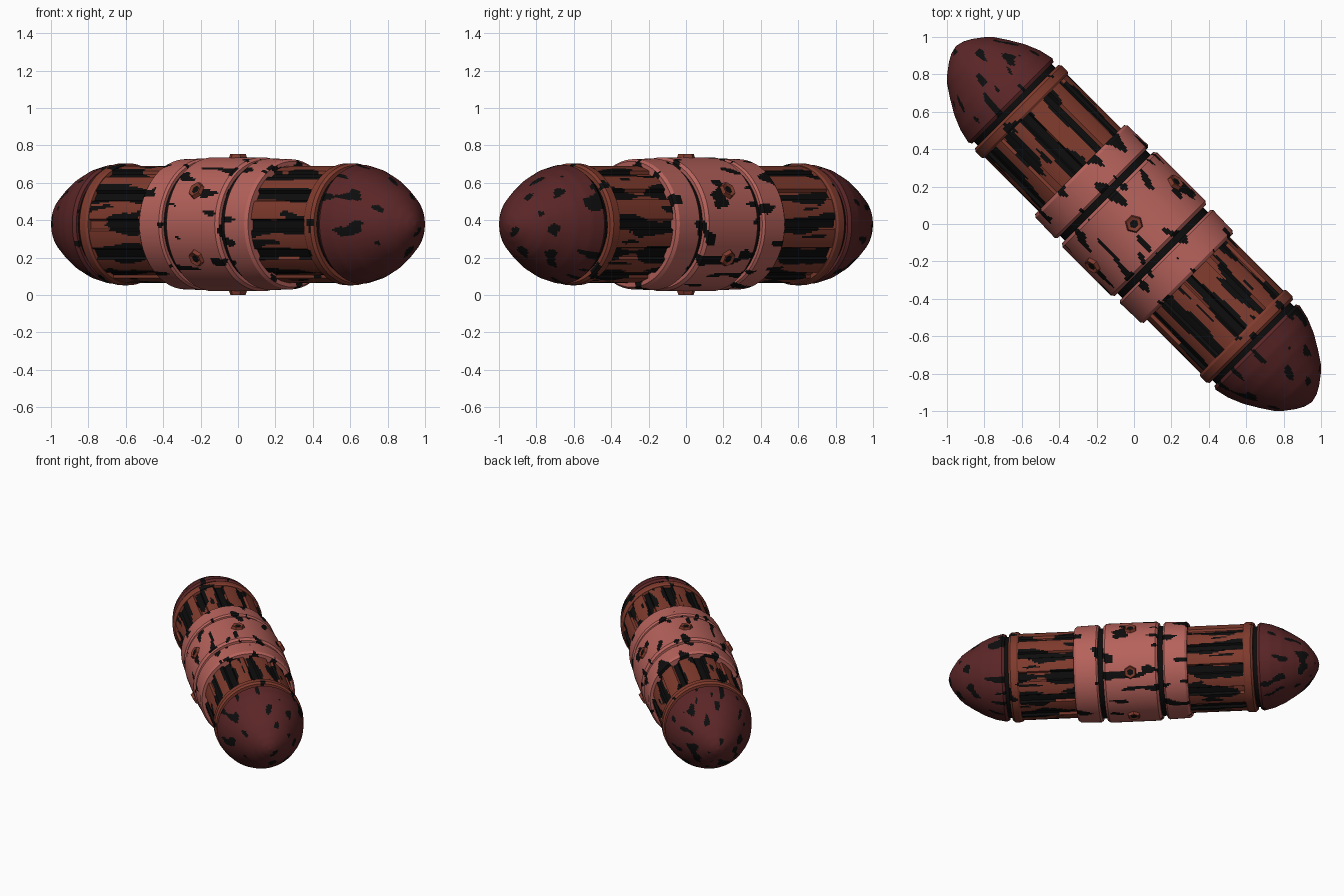
import bpy, bmesh, math
from mathutils import Vector, Matrix, noise

if "Cube" in bpy.data.objects:
    bpy.data.objects.remove(bpy.data.objects["Cube"])

# whole capsule lies along the x/-y diagonal
PLACE = Matrix.Translation((0, 0, 0.378)) @ Matrix.Rotation(-math.pi / 4, 4, 'Z')
SEG = 216


def mat(name, col):
    m = bpy.data.materials.new(name)
    m.diffuse_color = (*col, 1)
    m.use_nodes = True
    m.node_tree.nodes["Principled BSDF"].inputs["Base Color"].default_value = m.diffuse_color
    return m


MAROON = mat("dark maroon", (0.105, 0.019, 0.020))
BROWN = mat("red brown", (0.215, 0.043, 0.026))
PINK = mat("dusty pink", (0.47, 0.122, 0.105))
BLACK = mat("soot black", (0.004, 0.004, 0.004))


def finish(name, bm, mats, angle=30):
    bmesh.ops.recalc_face_normals(bm, faces=bm.faces)
    me = bpy.data.meshes.new(name)
    bm.to_mesh(me)
    bm.free()
    for m in mats:
        me.materials.append(m)
    ob = bpy.data.objects.new(name, me)
    bpy.context.collection.objects.link(ob)
    ob.matrix_world = PLACE
    bpy.ops.object.select_all(action='DESELECT')
    ob.select_set(True)
    bpy.context.view_layer.objects.active = ob
    bpy.ops.object.shade_smooth_by_angle(angle=math.radians(angle))
    return ob


def resample(pts, step):
    out = [pts[0]]
    for a, b in zip(pts, pts[1:]):
        n = max(1, round(math.dist(a, b) / step))
        out += [(a[0] + (b[0] - a[0]) * i / n, a[1] + (b[1] - a[1]) * i / n)
                for i in range(1, n + 1)]
    return out


def lathe(name, pts, mats, rule=None, side=1, step=0.014, radial=None):
    """Spin a (distance, radius) profile about the long axis; rule(t, angle, p) -> dark?"""
    bm = bmesh.new()
    rings = []
    for t, r in resample(pts, step):
        ring = []
        for i in range(SEG):
            a = 2 * math.pi * i / SEG
            rr = r + (radial(a) if radial else 0)
            ring.append(bm.verts.new((side * t, rr * math.sin(a), rr * math.cos(a))))
        rings.append(ring)
    for r0, r1 in zip(rings, rings[1:]):
        for i in range(SEG):
            j = (i + 1) % SEG
            f = bm.faces.new((r0[i], r0[j], r1[j], r1[i]))
            if rule:
                c = f.calc_center_median()
                f.material_index = int(rule(side * c.x, math.atan2(c.y, c.z), c))
    for ring in (rings[0], rings[-1]):
        bm.faces.new(ring)
    return finish(name, bm, mats)


def streak(p, along, across, shift=0.0):
    return noise.noise(Vector((p.x * along + shift, p.y * across, p.z * across)))


# soot-mark rules
def cap_marks(t, a, p):
    return streak(p, 5.5, 17, 3.3) > 0.36


def band_marks(lo, hi):
    def rule(t, a, p):
        edge = min(abs(t - lo), abs(t - hi)) / (hi - lo)
        return streak(p, 6, 15, 8.1) > 0.27 + 0.32 * min(edge, 0.4)
    return rule


def collar_marks(t, a, p):
    return streak(p, 9, 12, 1.7) > 0.42


PITCH = math.radians(30)


def slat_offset(a):
    return abs((a % PITCH) - PITCH / 2)


def slat_marks(t, a, p):
    return slat_offset(a) > math.radians(8.2) + math.radians(12) * streak(p, 3.5, 13, 5.2) \
        or streak(p, 4, 22, 9.4) > 0.42


def slat_height(a):
    return 0.0 if slat_offset(a) < math.radians(10) else -0.016


# black inner core, seen in the grooves
lathe("inner_core", [(-0.95, 0.293), (0.95, 0.293)], [BLACK], step=2)

# centre band
lathe("centre_band", [(-0.2, 0.29), (-0.2, 0.344), (-0.182, 0.358), (0.182, 0.358),
                      (0.2, 0.344), (0.2, 0.29)], [PINK, BLACK], band_marks(-0.2, 0.2))
lathe("band_groove_liner", [(-0.25, 0.325), (0.25, 0.325)], [BLACK], step=2)

CAP = [(0.915, 0.28), (0.915, 0.308), (0.935, 0.318), (1.01, 0.301), (1.09, 0.268),
       (1.17, 0.221), (1.237, 0.176), (1.27, 0.143), (1.31, 0.09), (1.335, 0.045),
       (1.345, 0.004)]

for side, tag in ((1, "front"), (-1, "rear")):
    # outer band, slatted barrel, collar and domed nose at each end
    lathe(tag + "_band", [(0.235, 0.29), (0.235, 0.342), (0.248, 0.352), (0.395, 0.348),
                          (0.412, 0.336), (0.412, 0.29)],
          [PINK, BLACK], band_marks(0.235, 0.412), side)
    lathe(tag + "_slats", [(0.40, 0.314), (0.84, 0.314)], [BROWN, BLACK],
          slat_marks, side, radial=slat_height)
    lathe(tag + "_collar", [(0.815, 0.29), (0.815, 0.318), (0.828, 0.326), (0.872, 0.326),
                            (0.888, 0.314), (0.888, 0.28)],
          [BROWN, BLACK], collar_marks, side)
    lathe(tag + "_nose_cap", CAP, [MAROON, BLACK], cap_marks, side)

# six hexagonal bolts around the centre band
for k in range(6):
    bm = bmesh.new()
    turn = Matrix.Rotation(-k * math.pi / 3, 4, 'X')
    bmesh.ops.create_cone(bm, cap_ends=True, segments=6, radius1=0.056, radius2=0.042,
                          depth=0.04, matrix=turn @ Matrix.Translation((0, 0, 0.357)))
    top = max(bm.faces, key=lambda f: f.calc_center_median().length)
    bmesh.ops.inset_individual(bm, faces=[top], thickness=0.018, depth=-0.006)
    top.material_index = 1
    finish("bolt_%d" % (k + 1), bm, [BROWN, BLACK], 20)
